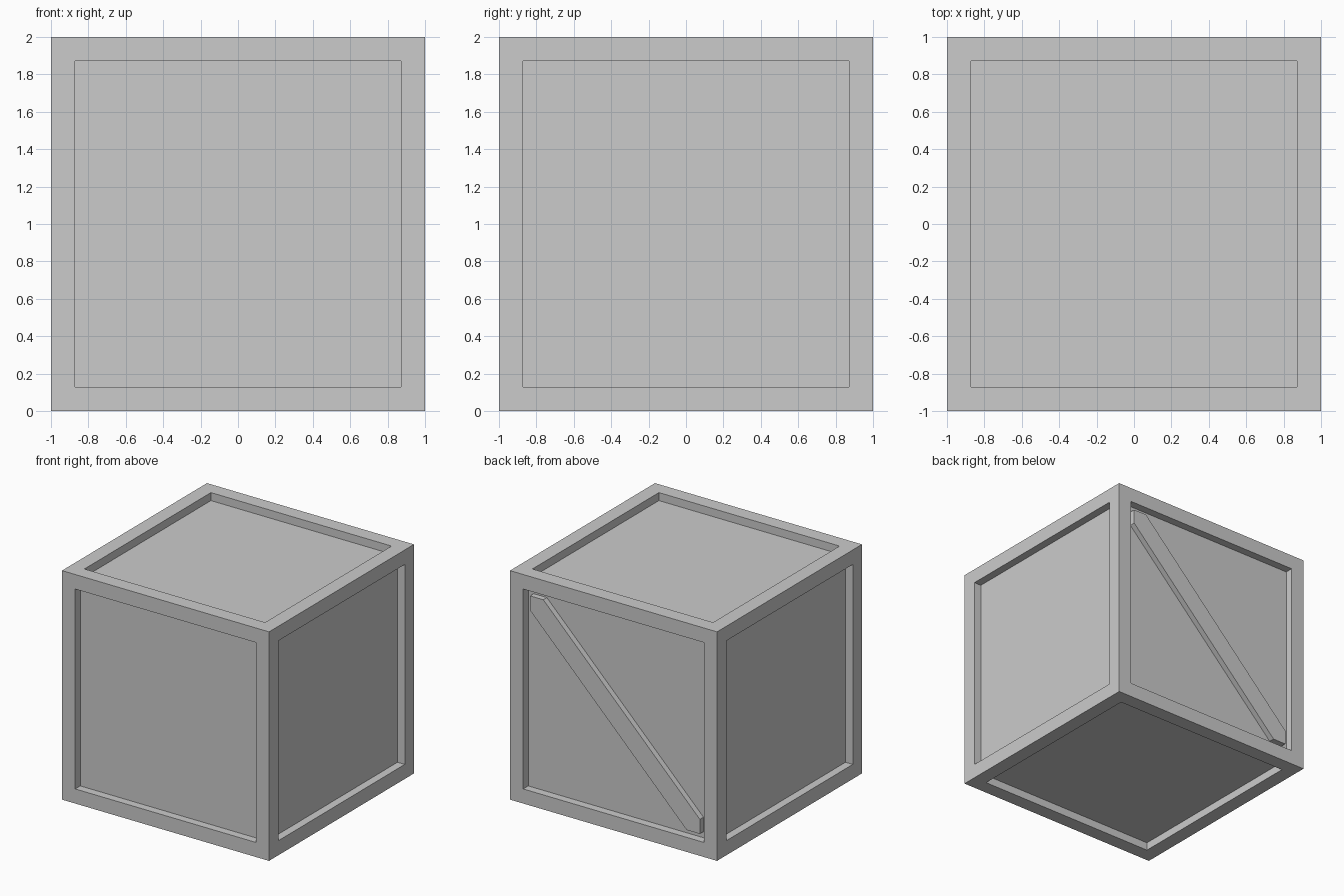
import bpy, bmesh
from mathutils import Matrix

if "Cube" in bpy.data.objects:
    bpy.data.objects.remove(bpy.data.objects["Cube"])

FRAME = 0.18    # width of frame boards
DEPTH = 0.07    # panel recess
BRACE_GAP = 0.02  # brace sits slightly behind the frame


def add_object(name, bm):
    bmesh.ops.recalc_face_normals(bm, faces=bm.faces)
    mesh = bpy.data.meshes.new(name)
    bm.to_mesh(mesh)
    bm.free()
    ob = bpy.data.objects.new(name, mesh)
    bpy.context.collection.objects.link(ob)
    return ob


# Crate body: cube with a straight-walled recessed panel on all six sides
bm = bmesh.new()
bmesh.ops.create_cube(bm, size=2, matrix=Matrix.Translation((0, 0, 1)))
panels = list(bm.faces)
bmesh.ops.inset_individual(bm, faces=panels, thickness=FRAME, depth=0)
for out in [(f, f.normal.copy()) for f in panels]:
    face, normal = out
    walls = bmesh.ops.extrude_discrete_faces(bm, faces=[face])
    bmesh.ops.translate(bm, verts=walls["faces"][0].verts, vec=normal * -DEPTH)
add_object("crate_body", bm)

# Diagonal brace on the back, with ends cut to fit the frame corners
h = 1 - FRAME
c = FRAME / 2 ** 0.5
half = [(h - c, h), (h, h), (h, h - c)]
profile = half + [(-x, -z) for x, z in half]
bm = bmesh.new()
face = bm.faces.new([bm.verts.new((x, 1 - DEPTH, z + 1)) for x, z in profile])
top = bmesh.ops.extrude_face_region(bm, geom=[face])
verts = [v for v in top["geom"] if isinstance(v, bmesh.types.BMVert)]
bmesh.ops.translate(bm, verts=verts, vec=(0, DEPTH - BRACE_GAP, 0))
add_object("back_brace", bm)
